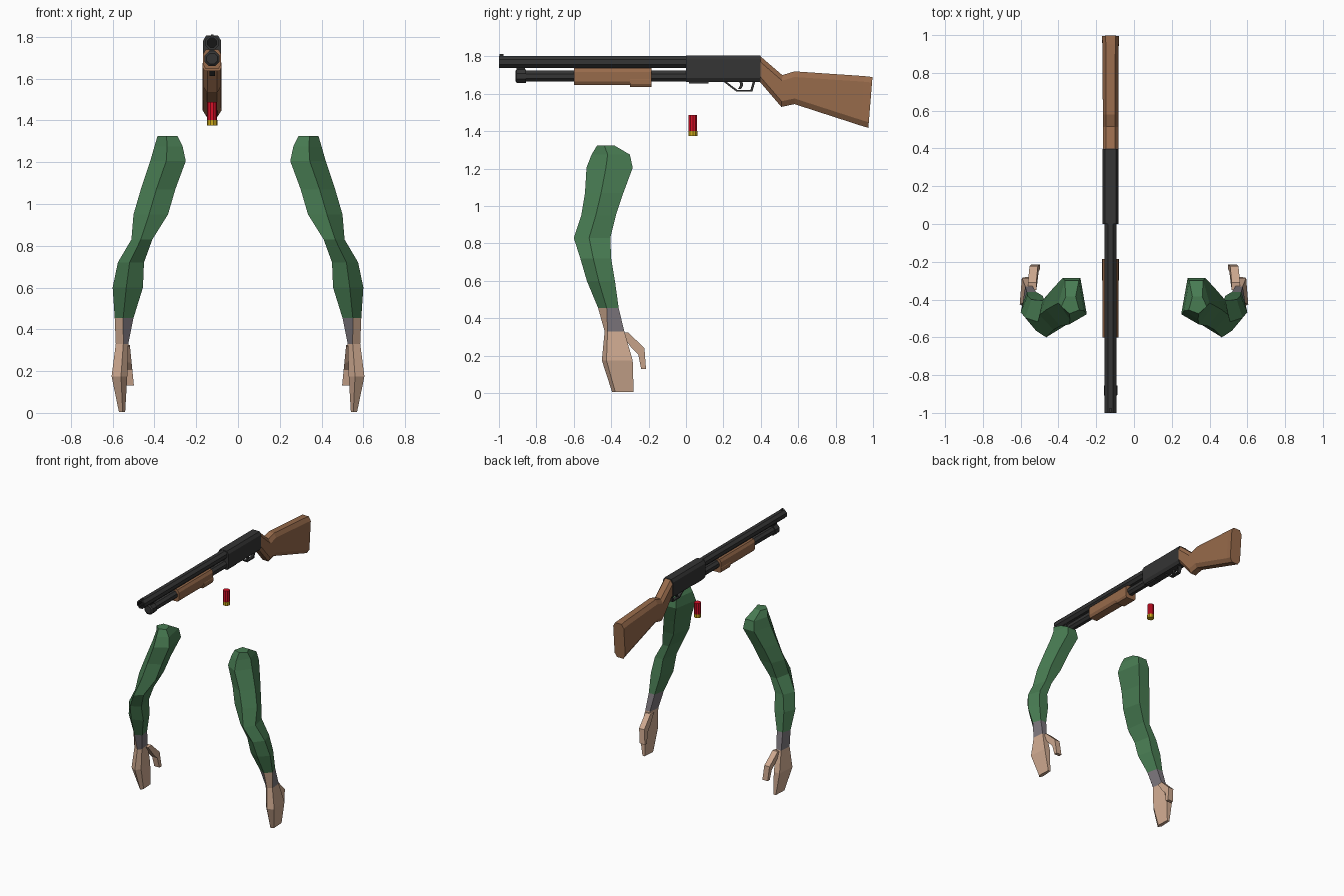
import bpy, bmesh, math

old = bpy.data.objects.get("Cube")
if old:
    bpy.data.objects.remove(old, do_unlink=True)


def material(name, rgb):
    m = bpy.data.materials.new(name)
    m.use_nodes = True
    m.diffuse_color = (*rgb, 1)
    m.node_tree.nodes["Principled BSDF"].inputs["Base Color"].default_value = (*rgb, 1)
    return m


steel = material("dark steel", (0.035, 0.035, 0.035))
bore_black = material("bore black", (0.008, 0.008, 0.008))
wood = material("brown wood", (0.31, 0.145, 0.07))
green = material("green sleeve", (0.065, 0.2, 0.085))
skin = material("skin", (0.62, 0.4, 0.28))
grey = material("grey cuff", (0.2, 0.18, 0.2))
red = material("red plastic", (0.68, 0.005, 0.02))
brass = material("yellow brass", (0.62, 0.4, 0.01))

GUN_X = -0.124


def loft(name, rings, mats, rule=None):
    """Skin a list of equal rings and cap both ends; rule(ring, side) picks a material."""
    bm = bmesh.new()
    vs = [[bm.verts.new(p) for p in ring] for ring in rings]
    n = len(vs[0])
    for i in range(len(vs) - 1):
        for j in range(n):
            k = (j + 1) % n
            f = bm.faces.new((vs[i][j], vs[i][k], vs[i + 1][k], vs[i + 1][j]))
            f.material_index = rule(i, j) if rule else 0
    bm.faces.new(vs[0])
    last = bm.faces.new(vs[-1])
    last.material_index = rule(len(vs) - 1, 0) if rule else 0
    bmesh.ops.recalc_face_normals(bm, faces=bm.faces)
    me = bpy.data.meshes.new(name)
    bm.to_mesh(me)
    bm.free()
    for m in mats:
        me.materials.append(m)
    ob = bpy.data.objects.new(name, me)
    bpy.context.collection.objects.link(ob)
    return ob


def circle_y(y, z, r, n=8):
    """Flat-topped polygon facing along y; r is the distance to its flats."""
    r /= math.cos(math.pi / n)
    turns = [math.tau * (i + 0.5) / n for i in range(n)]
    return [(GUN_X + r * math.cos(a), y, z + r * math.sin(a)) for a in turns]


def circle_z(y, z, r, n=10):
    turns = [math.tau * i / n for i in range(n)]
    return [(GUN_X + r * math.cos(a), y + r * math.sin(a), z) for a in turns]


def section(yt, zt, yb, zb, w, c):
    """Chamfered rectangle between a top point and a bottom point."""
    f = c / math.hypot(zt - zb, yt - yb)
    out = []
    for x, t in ((w - c * .6, 0), (w, f), (w, 1 - f), (w - c * .6, 1),
                 (c * .6 - w, 1), (-w, 1 - f), (-w, f), (c * .6 - w, 0)):
        out.append((GUN_X + x, yt + (yb - yt) * t, zt + (zb - zt) * t))
    return out


def block(name, y0, y1, z0, z1, w, c, mat):
    return loft(name, [section(y, z1, y, z0, w, c) for y in (y0, y1)], [mat])


# Barrel with a hollow muzzle, and magazine tube with its cap
BZ, MZ = 1.771, 1.695
loft("barrel", [circle_y(.02, BZ, .032), circle_y(-1, BZ, .032),
                circle_y(-1, BZ, .022), circle_y(-.94, BZ, .022)],
     [steel, bore_black], lambda i, j: int(i >= 2))
block("bead_sight", -.998, -.975, 1.80, 1.812, .006, .002, steel)
loft("magazine_tube", [circle_y(-.88, MZ, .029), circle_y(.02, MZ, .029)], [steel])
loft("magazine_cap", [circle_y(-.855, MZ, .036), circle_y(-.905, MZ, .036),
                      circle_y(-.912, MZ, .026)], [steel])
block("barrel_clamp", -.905, -.86, 1.72, 1.75, .012, .003, steel)

# Wooden fore-end with a deeper grip at the rear
block("fore_end", -.6, -.185, 1.647, 1.738, .043, .02, wood)
block("fore_end_grip", -.3, -.185, 1.636, 1.69, .045, .016, wood)

# Receiver, loading plate, trigger and guard
block("receiver", 0, .397, 1.662, 1.805, .0425, .022, steel)
block("loading_plate", .015, .12, 1.654, 1.67, .025, .004, steel)
loft("trigger", [[(GUN_X + x, y + d, z) for x, d in
                  ((-.006, 0), (.006, 0), (.006, .016), (-.006, .016))]
                 for y, z in ((.285, 1.67), (.29, 1.645), (.278, 1.625))], [steel])
guard = [(.2, 1.665), (.235, 1.638), (.27, 1.612), (.355, 1.612), (.37, 1.665)]
guard_rings = []
for y, z in guard:
    yi, zi = y + (.295 - y) * .17, z + (1.665 - z) * .17
    guard_rings.append([(GUN_X - .013, y, z), (GUN_X + .013, y, z),
                        (GUN_X + .013, yi, zi), (GUN_X - .013, yi, zi)])
loft("trigger_guard", guard_rings, [steel])

# Shoulder stock: top point, bottom point, half width
stations = [(.395, 1.803, .395, 1.664, .041), (.515, 1.70, .51, 1.53, .041),
            (.58, 1.72, .58, 1.545, .041), (.95, 1.695, .935, 1.43, .043),
            (.997, 1.69, .975, 1.418, .045)]
loft("stock", [section(*s, .03) for s in stations], [wood])

# Loose shell
loft("shell_case", [circle_z(.037, z, .024) for z in (1.40, 1.487)], [red])
loft("shell_base", [circle_z(.037, z, .0255) for z in (1.375, 1.402)], [brass])

# Arm rings: height, inner x, outer x, front y, back y
sleeve = [(1.325, .29, .385, -.475, -.385), (1.275, .265, .40, -.505, -.30),
          (1.205, .25, .42, -.532, -.285), (1.07, .30, .465, -.54, -.335),
          (.95, .335, .50, -.56, -.375), (.83, .41, .51, -.6, -.405),
          (.72, .45, .575, -.565, -.4), (.60, .455, .6, -.53, -.38),
          (.455, .50, .59, -.47, -.36)]
wrist = (.33, .525, .585, -.435, -.33)
palm = [wrist, (.175, .53, .605, -.45, -.285), (.005, .54, .57, -.395, -.28)]
arm_shape = [(.55, 0), (1, .42), (.75, 1), (.2, 1), (0, .22)]
hand_shape = [(.4, 0), (1, .15), (.85, 1), (.2, 1), (0, .2)]
thumb = [(-.35, .32), (-.31, .325), (-.222, .24), (-.214, .13),
         (-.24, .13), (-.255, .205), (-.29, .24)]


def ring(spec, shape, side):
    z, x0, x1, y0, y1 = spec
    return [(side * (x0 + (x1 - x0) * u), y0 + (y1 - y0) * v, z) for u, v in shape]


# Both arms, mirrored across the middle
for label, s in (("left", 1), ("right", -1)):
    loft(label + "_sleeve", [ring(r, arm_shape, s) for r in sleeve], [green])
    loft(label + "_cuff", [ring(sleeve[-1], arm_shape, s), ring(wrist, hand_shape, s)],
         [grey, skin], lambda i, j: int(i == 0 and j == 0))
    loft(label + "_hand", [ring(r, hand_shape, s) for r in palm], [skin])
    # The thumb leans inward toward its tip
    loft(label + "_thumb", [[(s * (x - .1 * (.33 - z)), y, z) for y, z in thumb]
                            for x in (.518, .562)], [skin])
